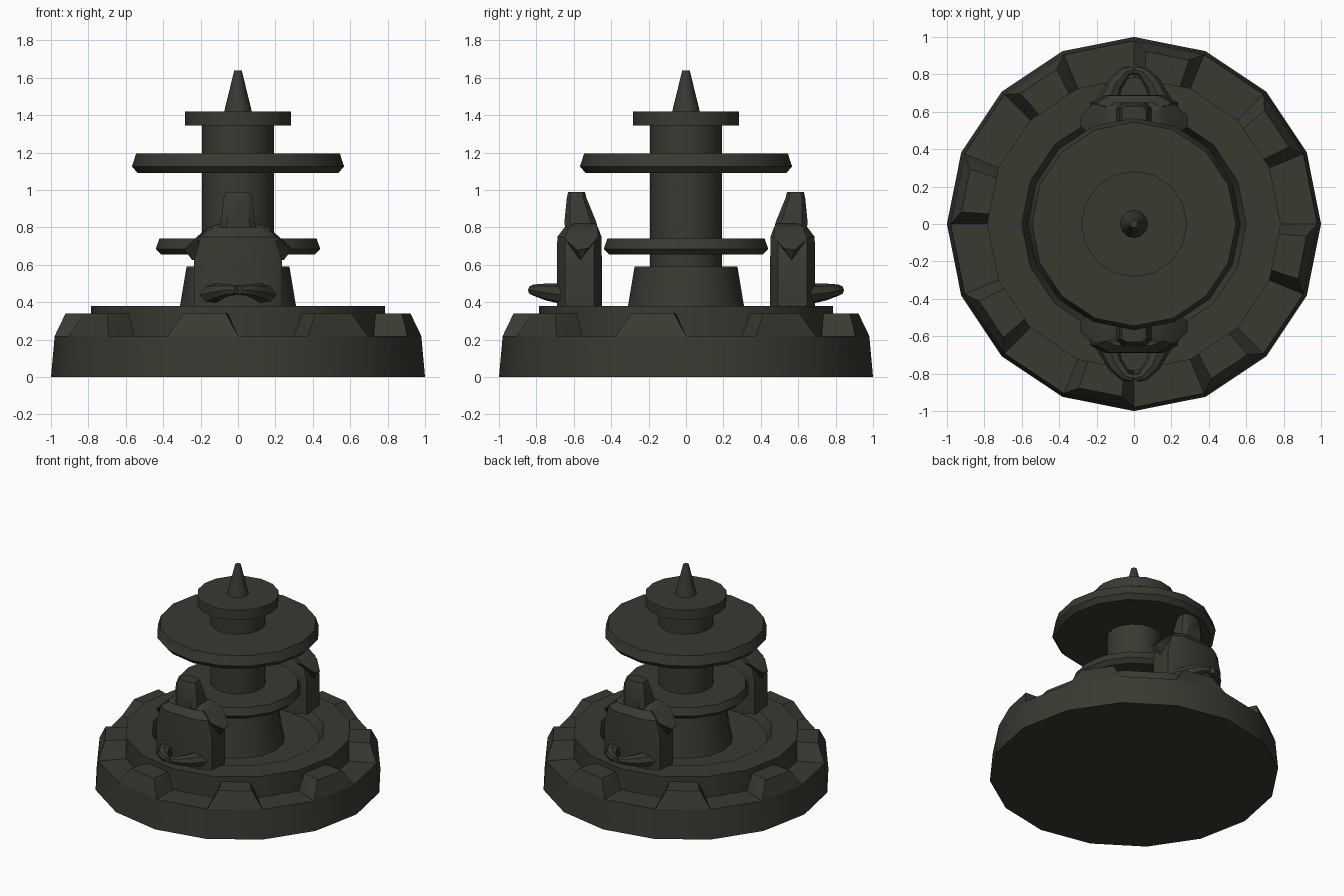
import bpy, bmesh, math
from mathutils import Matrix

if "Cube" in bpy.data.objects:
    bpy.data.objects.remove(bpy.data.objects["Cube"])

stone = bpy.data.materials.new("dark_olive_stone")
stone.diffuse_color = (0.042, 0.040, 0.030, 1)
stone.use_nodes = True
stone.node_tree.nodes["Principled BSDF"].inputs["Base Color"].default_value = stone.diffuse_color


def finish(bm, name):
    bmesh.ops.recalc_face_normals(bm, faces=bm.faces)
    me = bpy.data.meshes.new(name)
    bm.to_mesh(me)
    bm.free()
    ob = bpy.data.objects.new(name, me)
    bpy.context.collection.objects.link(ob)
    me.materials.append(stone)
    bpy.ops.object.select_all(action='DESELECT')
    ob.select_set(True)
    bpy.context.view_layer.objects.active = ob
    bpy.ops.object.shade_smooth_by_angle(angle=math.radians(35))
    return ob


def loft(bm, rings):
    """Skin equal-length rings of points and cap both ends."""
    vs = [[bm.verts.new(p) for p in r] for r in rings]
    n = len(vs[0])
    for a, b in zip(vs, vs[1:]):
        for i in range(n):
            j = (i + 1) % n
            bm.faces.new((a[i], a[j], b[j], b[i]))
    bm.faces.new(vs[0][::-1])
    bm.faces.new(vs[-1])


def lathe(name, profile, n=16):
    bm = bmesh.new()
    loft(bm, [[(r * math.cos(2 * math.pi * i / n), r * math.sin(2 * math.pi * i / n), z)
               for i in range(n)] for r, z in profile])
    return finish(bm, name)


def hull(bm, pts):
    vs = [bm.verts.new(p) for p in pts]
    bmesh.ops.convex_hull(bm, input=vs)


def chamfer_rect(z, cy, hx, hy, c=0.35):
    """Rectangle with cut corners, at height z."""
    a, b = hx * (1 - c), hy * (1 - c)
    return [(x, cy + y, z) for x, y in
            ((hx, -b), (hx, b), (a, hy), (-a, hy), (-hx, b), (-hx, -b), (-a, -hy), (a, -hy))]


# Base wall, and the raised rim with its shallow basin
lathe("base_wall", [(1, 0), (0.98, 0.22)])
lathe("basin_rim", [(0.785, 0.2), (0.785, 0.38), (0.60, 0.38), (0.57, 0.31)])

# Raised blocks on every other side of the base
bm = bmesh.new()
for k in range(1, 16, 2):
    a, b = (math.radians(22.5 * i) for i in (k, k + 1))

    def at(r, t, z):
        pa, pb = (math.cos(a), math.sin(a)), (math.cos(b), math.sin(b))
        return (r * (pa[0] + (pb[0] - pa[0]) * t), r * (pa[1] + (pb[1] - pa[1]) * t), z)
    hull(bm, [at(0.98, 0, 0.22), at(0.98, 1, 0.22), at(0.76, 0, 0.22), at(0.76, 1, 0.22),
              at(0.935, 0.18, 0.34), at(0.935, 0.82, 0.34),
              at(0.76, 0.18, 0.34), at(0.76, 0.82, 0.34)])
finish(bm, "rim_blocks")

# Central pedestal, column, tiers and spire
lathe("pedestal", [(0.325, 0.30), (0.31, 0.38), (0.275, 0.59)])
lathe("column", [(0.192, 0.58), (0.192, 1.36)])
lathe("lower_tier", [(0.41, 0.655), (0.44, 0.685), (0.42, 0.74)])
lathe("middle_tier", [(0.535, 1.09), (0.567, 1.125), (0.545, 1.195)])
lathe("upper_tier", [(0.283, 1.345), (0.283, 1.42)])
lathe("spire", [(0.075, 1.415), (0.02, 1.64)], 12)

# Seated hooded figures, one at the front and one turned to the back
for side, turn in (("front", 0), ("back", math.pi)):
    rot = Matrix.Rotation(turn, 4, 'Z')
    parts = []

    bm = bmesh.new()
    loft(bm, [chamfer_rect(*s) for s in ((0.37, -0.57, 0.235, 0.12), (0.62, -0.57, 0.235, 0.12),
                                         (0.75, -0.57, 0.20, 0.118), (0.80, -0.56, 0.15, 0.09))])
    parts.append(finish(bm, side + "_robe"))

    bm = bmesh.new()
    hull(bm, [(s * x, y, z) for s in (-1, 1) for x, y, z in
              ((0.16, -0.63, 0.80), (0.16, -0.47, 0.80), (0.22, -0.64, 0.73), (0.22, -0.47, 0.75),
               (0.285, -0.58, 0.68), (0.285, -0.52, 0.69), (0.245, -0.565, 0.625),
               (0.10, -0.6, 0.82), (0.10, -0.48, 0.82))])
    parts.append(finish(bm, side + "_cape"))

    bm = bmesh.new()
    loft(bm, [chamfer_rect(*s) for s in ((0.77, -0.555, 0.105, 0.09), (0.83, -0.565, 0.09, 0.085),
                                         (0.96, -0.585, 0.077, 0.052), (0.99, -0.585, 0.065, 0.045))])
    parts.append(finish(bm, side + "_hood"))

    # Limbs meeting in a loop in front of the robe
    bm = bmesh.new()
    for s in (-1, 1):
        rings = []
        for x, y, z, w, h in ((0.15, -0.62, 0.44, 0.07, 0.06), (0.10, -0.75, 0.455, 0.045, 0.045),
                              (0.045, -0.815, 0.465, 0.03, 0.03), (0, -0.825, 0.465, 0.03, 0.025)):
            d = (0.75, 0.66)
            rings.append([(s * (x + w * math.cos(t) * d[0]), y - w * math.cos(t) * d[1],
                           z + h * math.sin(t))
                          for t in (i * math.pi / 4 for i in range(8))])
        loft(bm, rings)
    parts.append(finish(bm, side + "_limbs"))

    for ob in parts:
        ob.data.transform(rot)
